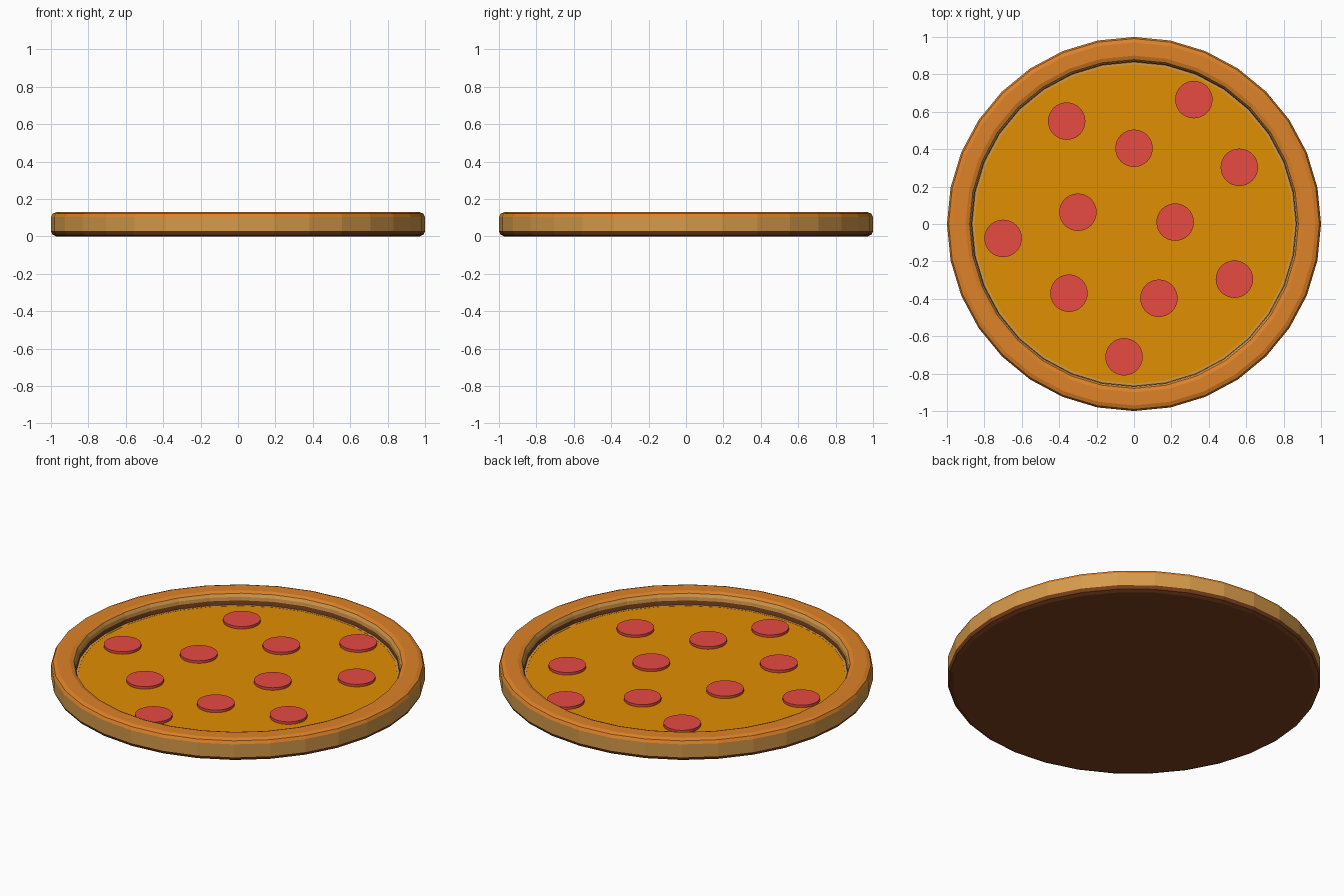
import bpy, bmesh, math

if "Cube" in bpy.data.objects:
    bpy.data.objects.remove(bpy.data.objects["Cube"])

SIDES = 32


def material(name, r, g, b):
    def lin(c):
        c /= 255
        return c / 12.92 if c <= 0.04045 else ((c + 0.055) / 1.055) ** 2.4
    m = bpy.data.materials.new(name)
    m.diffuse_color = (lin(r), lin(g), lin(b), 1)
    m.use_nodes = True
    m.node_tree.nodes["Principled BSDF"].inputs["Base Color"].default_value = m.diffuse_color
    return m


golden = material("golden_crust", 221, 130, 40)
tan = material("pale_crust", 213, 154, 74)
brown = material("baked_base", 122, 64, 28)
cheese = material("cheese", 224, 142, 2)
red = material("pepperoni_red", 231, 74, 66)


def finish(name, bm, mats):
    me = bpy.data.meshes.new(name)
    bm.to_mesh(me)
    bm.free()
    for m in mats:
        me.materials.append(m)
    ob = bpy.data.objects.new(name, me)
    bpy.context.collection.objects.link(ob)
    return ob


def lathe(name, profile, mats, bands):
    """Revolve (radius, z) points; bands gives the material of each strip."""
    bm = bmesh.new()
    rings = []
    for r, z in profile:
        rings.append([bm.verts.new((r * math.cos(2 * math.pi * i / SIDES),
                                    r * math.sin(2 * math.pi * i / SIDES), z))
                      for i in range(SIDES)])
    for k in range(len(rings) - 1):
        a, b = rings[k], rings[k + 1]
        for i in range(SIDES):
            j = (i + 1) % SIDES
            f = bm.faces.new((a[i], a[j], b[j], b[i]))
            f.material_index = bands[k]
    # underside
    f = bm.faces.new(list(reversed(rings[0])))
    f.material_index = bands[0]
    return finish(name, bm, mats)


# crust: dark base, pale sides, golden top, pale inner lip, wall and ledge
crust_profile = [(0.97, 0), (0.991, 0.009), (1.0, 0.028),
                 (1.0, 0.105), (0.991, 0.122), (0.97, 0.13),
                 (0.9, 0.13), (0.879, 0.122), (0.87, 0.105),
                 (0.868, 0.085), (0.866, 0.061), (0.853, 0.061),
                 (0.853, 0.04)]
lathe("crust", crust_profile, [brown, tan, golden],
      [0, 0, 1, 2, 2, 2, 2, 1, 1, 0, 1, 1])


def disc(name, radius, x, y, z0, z1, mat):
    bm = bmesh.new()
    bmesh.ops.create_cone(bm, cap_ends=True, segments=SIDES,
                          radius1=radius, radius2=radius, depth=z1 - z0)
    ob = finish(name, bm, [mat])
    ob.location = (x, y, (z0 + z1) / 2)
    return ob


# cheese filling
disc("cheese", 0.855, 0, 0, 0.03, 0.06, cheese)

# pepperoni slices
spots = [(-0.36, 0.55), (0.32, 0.665), (0.0, 0.405), (0.563, 0.303),
         (-0.30, 0.063), (0.22, 0.01), (-0.70, -0.077), (-0.348, -0.37),
         (0.133, -0.397), (0.537, -0.295), (-0.053, -0.71)]
for n, (x, y) in enumerate(spots, 1):
    disc(f"pepperoni_{n}", 0.1, x, y, 0.05, 0.075, red)
